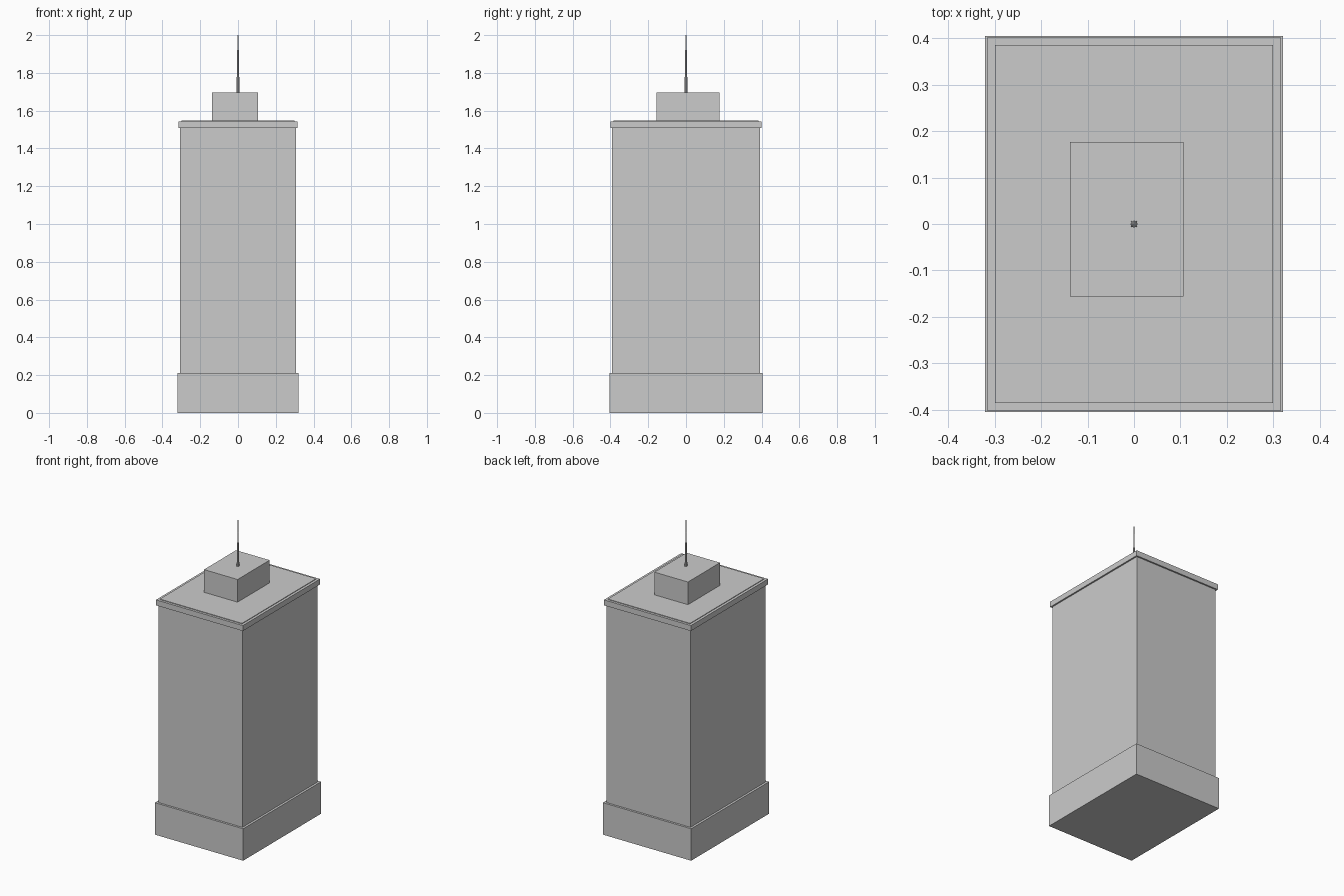
import bpy
import bmesh
from mathutils import Matrix, Vector

default = bpy.data.objects.get("Cube")
if default:
    bpy.data.objects.remove(default, do_unlink=True)

# Single flat grey
GREY = (0.6, 0.6, 0.6, 1.0)
grey = bpy.data.materials.new("concrete grey")
grey.use_nodes = True
grey.diffuse_color = GREY
grey.node_tree.nodes["Principled BSDF"].inputs["Base Color"].default_value = GREY


def add_object(name, bm):
    mesh = bpy.data.meshes.new(name)
    bm.to_mesh(mesh)
    bm.free()
    mesh.materials.append(grey)
    obj = bpy.data.objects.new(name, mesh)
    bpy.context.collection.objects.link(obj)
    return obj


def box(name, low, high):
    low, high = Vector(low), Vector(high)
    bm = bmesh.new()
    place = Matrix.Translation((low + high) / 2) @ Matrix.Diagonal((*(high - low), 1))
    bmesh.ops.create_cube(bm, size=1, matrix=place)
    return add_object(name, bm)


def block(name, half_x, half_y, bottom, top):
    return box(name, (-half_x, -half_y, bottom), (half_x, half_y, top))


# Building body, stacked from the ground up
block("base", 0.321, 0.405, 0, 0.21)
block("tower", 0.306, 0.391, 0.21, 1.507)
block("cornice", 0.316, 0.401, 1.507, 1.543)
block("roof_slab", 0.299, 0.385, 1.543, 1.547)

# Off-centre rooftop plant room
box("plant_room", (-0.138, -0.156, 1.547), (0.106, 0.177, 1.696))

# Stepped antenna mast
bm = bmesh.new()
for radius, bottom, top in ((0.008, 1.696, 1.79), (0.005, 1.79, 1.92), (0.0025, 1.92, 2.0)):
    bmesh.ops.create_cone(
        bm, cap_ends=True, segments=8, radius1=radius, radius2=radius * 0.8,
        depth=top - bottom, matrix=Matrix.Translation((0, 0, (bottom + top) / 2)))
add_object("antenna", bm)
